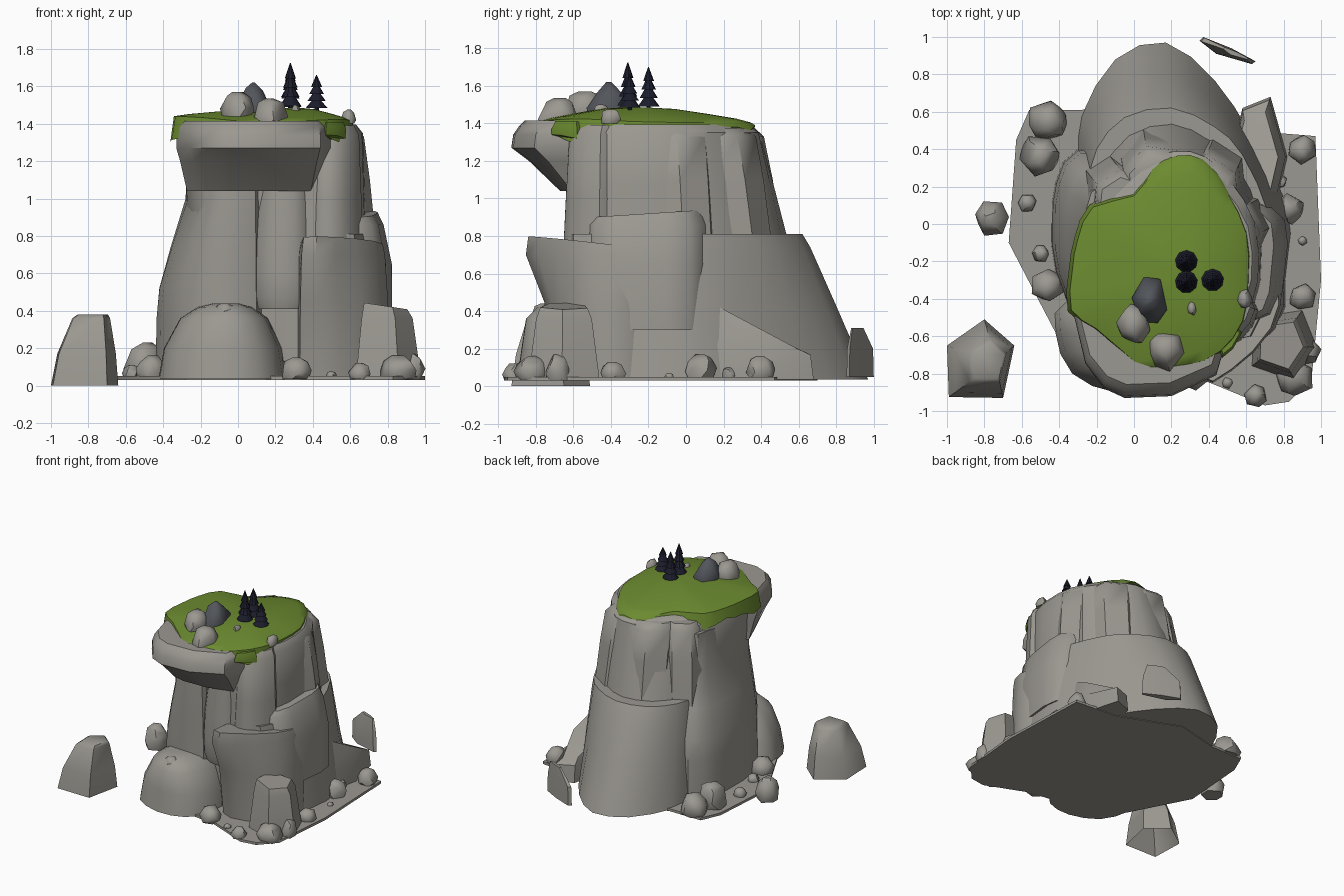
import bpy, bmesh, math, random
from mathutils import Matrix

if "Cube" in bpy.data.objects:
    bpy.data.objects.remove(bpy.data.objects["Cube"])

def material(name, rgb):
    m = bpy.data.materials.new(name)
    m.diffuse_color = (*rgb, 1)
    m.use_nodes = True
    m.node_tree.nodes["Principled BSDF"].inputs["Base Color"].default_value = m.diffuse_color
    return m

ROCK = material("grey rock", (0.33, 0.315, 0.285))
GRASS = material("grass green", (0.15, 0.26, 0.03))
SLATE = material("dark slate", (0.085, 0.092, 0.105))
TREE = material("dark pine", (0.011, 0.012, 0.024))

def finish(name, bm, mat, angle=38):
    bmesh.ops.recalc_face_normals(bm, faces=bm.faces[:])
    me = bpy.data.meshes.new(name)
    bm.to_mesh(me)
    bm.free()
    me.materials.append(mat)
    me.polygons.foreach_set("use_smooth", [True] * len(me.polygons))
    me.set_sharp_from_angle(angle=math.radians(angle))
    ob = bpy.data.objects.new(name, me)
    bpy.context.collection.objects.link(ob)
    return ob

def rounded(pts):
    """Insert Catmull-Rom midpoints in a closed ring."""
    out, n = [], len(pts)
    for i in range(n):
        a, b, c, d = (pts[(i + k) % n] for k in (-1, 0, 1, 2))
        out += [b, tuple((9 * (b[j] + c[j]) - a[j] - d[j]) / 16 for j in range(3))]
    return out

def at(pts, z, sx=1, sy=None, c=(0, 0), tilt=(0, 0)):
    """Outline scaled about c at height z; tilt slopes it in x and y."""
    sy = sx if sy is None else sy
    return [(c[0] + (x - c[0]) * sx, c[1] + (y - c[1]) * sy,
             z + tilt[0] * (x - c[0]) + tilt[1] * (y - c[1])) for x, y in pts]

def mix(a, b, t, z):
    return [(p[0] + (q[0] - p[0]) * t, p[1] + (q[1] - p[1]) * t, z) for p, q in zip(a, b)]

def loft(name, rings, mat=ROCK, soft=True, angle=38, floor=True):
    bm = bmesh.new()
    rows = [[bm.verts.new(p) for p in (rounded(r) if soft else r)] for r in rings]
    n = len(rows[0])
    for lo, hi in zip(rows, rows[1:]):
        for i in range(n):
            j = (i + 1) % n
            bm.faces.new((lo[i], lo[j], hi[j], hi[i]))
    if floor:
        bm.faces.new(rows[0][::-1])
    bm.faces.new(rows[-1])
    return finish(name, bm, mat, angle)

def boulder(name, x, y, z0, z1, rx, ry=None, seed=1, mat=ROCK, point=0):
    """Irregular stone: hull of jittered points on an ellipsoid, cut flat at z0."""
    rnd = random.Random(seed)
    ry, h, turn = ry or rx, z1 - z0, rnd.random() * 6
    bm = bmesh.new()
    for k, (up, r, n) in enumerate([(0, .9, 6), (.35, 1.02, 6), (.78, .8 - point * .4, 5), (1, .38 * (1 - point), 3)]):
        for i in range(n):
            a = turn + .5 * k + (i + rnd.uniform(-.2, .2)) * math.tau / n
            q = r * rnd.uniform(.9, 1.08)
            lift = up if k in (0, 3) else up + rnd.uniform(-.1, .1)
            bm.verts.new((x + rx * q * math.cos(a), y + ry * q * math.sin(a), z0 + h * lift))
    bmesh.ops.convex_hull(bm, input=bm.verts[:])
    bmesh.ops.delete(bm, geom=[v for v in bm.verts if not v.link_faces], context='VERTS')
    return finish(name, bm, mat, 48)

# ground plate
plate = [(-.56, .61), (-.28, .61), (.1, .7), (.6, .5), (.97, .47), (1, -.3), (.95, -.82),
         (.83, -.95), (.7, -.97), (.36, -.83), (0, -.78), (-.28, -.78), (-.42, -.58),
         (-.67, -.1), (-.63, .45)]
loft("ground_plate", [at(plate, .03), at(plate, .05)], soft=False)

# lower cliff tier, wide at the back
foot = [(.17, .97), (-.1, .88), (-.28, .58), (-.3, .35), (-.36, -.1), (-.36, -.3), (-.2, -.55),
        (.1, -.5), (.33, -.6), (.72, -.6), (.82, -.2), (.82, .1), (.63, .47), (.43, .77)]
shelf = [(.2, .62), (-.05, .57), (-.2, .4), (-.24, .2), (-.24, -.1), (-.22, -.35), (-.15, -.52),
         (.1, -.52), (.36, -.6), (.62, -.6), (.74, -.25), (.72, .05), (.58, .37), (.43, .52)]
loft("lower_cliff", [at(foot, .035), mix(foot, shelf, .45, .4), mix(foot, shelf, .88, .74),
                     at(shelf, .81)])

# left flank tapering up to the ledge
fl0 = [(-.3, .4), (-.42, .22), (-.44, 0), (-.42, -.25), (-.27, -.55), (0, -.62), (.15, -.45), (.05, .3)]
fl1 = [(-.18, .22), (-.26, .1), (-.28, -.1), (-.24, -.38), (-.15, -.58), (.02, -.62), (.14, -.5), (.1, .1)]
loft("left_flank", [at(fl0, .035), mix(fl0, fl1, .03, .36), mix(fl0, fl1, .12, .52), mix(fl0, fl1, .5, .74),
                    at(fl1, 1.0), at(fl1, 1.3, .97, c=(0, -.2))])

# upper cliff tier
neck = [(.2, .55), (-.03, .49), (-.18, .3), (-.27, .12), (-.27, -.15), (-.24, -.4), (-.14, -.56),
        (.1, -.55), (.42, -.63), (.58, -.57), (.68, -.3), (.67, .05), (.56, .31), (.4, .46)]
brow = [(.22, .36), (.03, .28), (-.12, .14), (-.24, .07), (-.29, -.15), (-.28, -.43), (-.2, -.57),
        (.1, -.6), (.43, -.6), (.57, -.54), (.66, -.3), (.64, 0), (.51, .21), (.38, .34)]
loft("upper_cliff", [at(neck, .75), mix(neck, brow, .45, 1.08), mix(neck, brow, .85, 1.35),
                     at(brow, 1.395, .93, c=(.2, -.2))])

# broad rear buttresses giving the upper tier its vertical facets
ribs = [(.13, .22, .2, .1), (.36, .16, .21, -.35), (.48, -.05, .19, -.9), (-.05, .12, .17, .8)]
for i, (x, y, r, a0) in enumerate(ribs):
    p = [(x + r * math.cos(a0 + k * math.tau / 7), y + r * math.sin(a0 + k * math.tau / 7)) for k in range(7)]
    lean = [(a + (x - .2) * .25, b + (y + .2) * .25) for a, b in p]
    loft(f"rear_buttress_{i + 1}", [at(lean, .75), mix(lean, p, .5, 1.1), mix(lean, p, .95, 1.33),
                                    at(p, 1.375, .8, c=(x - .02, y - .03))], soft=False, angle=45)

# jutting front ledge
jut = [(-.33, -.45), (-.26, -.74), (-.16, -.87), (-.05, -.92), (.2, -.91), (.44, -.8), (.5, -.6), (.4, -.35), (-.2, -.35)]
C = (.08, -.4)
loft("overhang_ledge", [at(jut, 1.04, .86, .52, C), at(jut, 1.2, .95, .84, C),
                        at(jut, 1.27, 1, 1.02, C), at(jut, 1.34, 1, 1.0, C), at(jut, 1.385, .98, .94, C),
                        at(jut, 1.415, .93, .88, C)], soft=False, angle=40)

# rounded column below the ledge
col = [(.08, -.5), (.13, -.61), (.24, -.65), (.36, -.62), (.42, -.45), (.2, -.35)]
c = (.24, -.5)
loft("front_column", [at(col, .41, .9, c=c), at(col, .47, 1.03, c=c), at(col, .6, 1.06, c=c),
                      at(col, .8, 1, c=c), at(col, 1.06, .88, c=(.34, -.5))])

# right front pillars: a low one leaning forward and a tall one behind
low = [(.33, -.66), (.55, -.68), (.76, -.56), (.81, -.3), (.6, -.1), (.35, -.3)]
top = [(.34, -.83), (.52, -.79), (.74, -.56), (.78, -.3), (.6, -.1), (.36, -.3)]
loft("front_pillar", [at(low, .035), mix(low, top, .35, .45), mix(low, top, .97, .7),
                      at(top, .76, .95, c=(.55, -.5), tilt=(.03, -.12))], angle=45)
tall = [(.38, -.56), (.46, -.64), (.57, -.61), (.66, -.46), (.55, -.3), (.4, -.35)]
loft("tall_pillar", [at(tall, .7, 1.06, c=(.5, -.4)), at(tall, 1.0, 1, c=(.5, -.4)),
                     at(tall, 1.34, .92, c=(.5, -.4)), at(tall, 1.39, .75, c=(.5, -.4))])

# side ledge on the right
side = [(.5, -.5), (.74, -.48), (.8, -.25), (.8, .02), (.6, .12), (.45, -.1)]
loft("side_ledge", [at(side, .3, 1.02, c=(.5, -.2)), at(side, .65, 1.02, c=(.5, -.2)),
                    at(side, .86, .88, 1, (.5, -.2)), at(side, .92, .78, .92, (.5, -.2), (0, .06))], angle=45)

# grass cap: domed top with a ragged skirt
turf = [(.23, .34), (.1, .28), (0, .15), (-.22, .09), (-.3, -.08), (-.33, -.25), (-.335, -.46),
        (-.2, -.56), (-.06, -.68), (.08, -.78), (.28, -.76), (.46, -.68), (.58, -.52), (.61, -.3),
        (.6, -.05), (.5, .16), (.37, .32)]
rnd = random.Random(5)
G = (.3, -.28)
drops = [.03, .05, .06, .1, .09, .11, .12, .07, .04, .04, .05, .09, .1, .04, .05, .04, .03]
edge = [(x, y, 1.44 - .035 * max(0, (x + .2 + y) / .6) - .03 * max(0, (-y - .5) / .28)) for x, y in turf]
edge = [(x, y, max(z, 1.405)) for x, y, z in edge]
skirt = [(G[0] + (x - G[0]) * 1.03, G[1] + (y - G[1]) * 1.04, z - d)
         for (x, y, z), d in zip(edge, drops)]
skirt = [(x, y, z + rnd.uniform(-.025, .015)) for x, y, z in rounded(skirt)]
rim = rounded(edge)
dome = [[(G[0] + (x - G[0]) * s, G[1] + (y - G[1]) * s, z + (1.485 - z) * t) for x, y, z in rim]
        for s, t in ((.88, .25), (.65, .55), (.35, .9), (.1, 1))]
loft("grass_cap", [skirt, rim] + dome, GRASS, False, 50)

# grass hanging over the tall pillar
flap = [(.43, -.6), (.47, -.72), (.53, -.67), (.58, -.58), (.5, -.5)]
loft("grass_flap", [at(flap, 1.31, .96, c=(.5, -.6), tilt=(.2, -.3)), at(flap, 1.37, .97, c=(.5, -.6)),
                    at(flap, 1.41, .8, c=(.5, -.6))], GRASS, False, 50)

# boulders at the foot of the cliff
front = [(-.42, -.58), (-.33, -.8), (-.1, -.9), (.12, -.86), (.24, -.68), (.2, -.4), (-.35, -.4)]
F = (-.06, -.6)
loft("front_boulder", [at(front, .035, c=F), at(front, .2, .92, c=F), at(front, .36, .68, .84, F),
                       at(front, .42, .42, .64, F), at(front, .44, .2, .4, F)], angle=50)
right = [(.64, -.5), (.63, -.76), (.86, -.84), (.98, -.66), (.9, -.46)]
loft("right_boulder", [at(right, .035, c=(.8, -.65)), at(right, .36, .78, c=(.77, -.65)),
                       at(right, .43, .66, c=(.76, -.65), tilt=(-.1, 0))], soft=False, angle=40)
lone = [(-.8, -.51), (-1, -.65), (-.99, -.925), (-.7, -.93), (-.64, -.65)]
L = (-.74, -.74)
loft("lone_boulder", [at(lone, 0, c=L), at(lone, .17, .87, c=L), at(lone, .36, .56, c=L),
                      at(lone, .38, .45, c=L)], soft=False, angle=60, floor=False)
back = [(.58, .62), (.5, .3), (.76, .1), (.82, .36), (.73, .68)]
loft("rear_right_rock", [at(back, .035, c=(.62, .35)), at(back, .2, .95, c=(.62, .35), tilt=(0, -.1)),
                         at(back, .33, .75, c=(.62, .35), tilt=(0, -.4))], soft=False)

# thin upright shard behind the cliff
shard = [(.35, .98), (.44, .91), (.63, .855), (.65, .87), (.52, .94), (.37, 1)]
loft("rear_shard", [at(shard, .05), at(shard, .2, .95, c=(.5, .92)), at(shard, .31, .45, c=(.58, .9))],
     soft=False)

# scattered stones: x, y, bottom, top, radius
stones = [(-.5, .37, .04, .23, .11), (-.46, .55, .04, .2, .11), (-.76, .03, .04, .22, .095),
          (-.57, .11, .04, .11, .05), (-.5, -.16, .04, .1, .045), (-.46, -.33, .04, .16, .09),
          (.9, .4, .04, .16, .075), (.83, .08, .04, .17, .08), (.78, .23, .04, .1, .04),
          (.9, -.09, .04, .07, .025), (.9, -.39, .04, .13, .07), (.93, -.68, .03, .17, .07),
          (.65, -.92, .035, .12, .06), (.31, -.8, .035, .15, .085), (.86, -.82, .035, .16, .1),
          (.5, -.85, .04, .075, .03), (-.07, -.76, .36, .44, .06)]
for i, (x, y, z0, z1, r) in enumerate(stones):
    boulder(f"stone_{i + 1}", x, y, z0, z1, r, seed=i + 11)

# rocks on the grass
boulder("slate_rock", .085, -.41, 1.42, 1.62, .09, .13, 3, SLATE, .7)
boulder("top_rock_left", 0, -.53, 1.42, 1.57, .09, .11, 4)
boulder("top_rock_front", .17, -.67, 1.38, 1.535, .1, .11, 8, ROCK, .2)
boulder("top_rock_right", .59, -.4, 1.4, 1.475, .04, .055, 9)
boulder("top_pebble", .31, -.45, 1.45, 1.5, .025, .04, 4)

# pine trees: trunk and stacked cones
for i, (x, y, h) in enumerate([(.28, -.31, 1.725), (.28, -.2, 1.7), (.42, -.3, 1.66)]):
    bm = bmesh.new()
    z0 = 1.45
    H = h - z0
    parts = [(.012, .012, 0, .3)] + [(.06 - .01 * k, .008 - .002 * k, .16 + .18 * k, .44 + .187 * k)
                                     for k in range(4)]
    for r1, r2, a, b in parts:
        bmesh.ops.create_cone(bm, cap_ends=True, segments=9, radius1=r1, radius2=max(r2, .001),
                              depth=(b - a) * H,
                              matrix=Matrix.Translation((x, y, z0 + (a + b) / 2 * H)))
    finish(f"pine_tree_{i + 1}", bm, TREE, 30)
